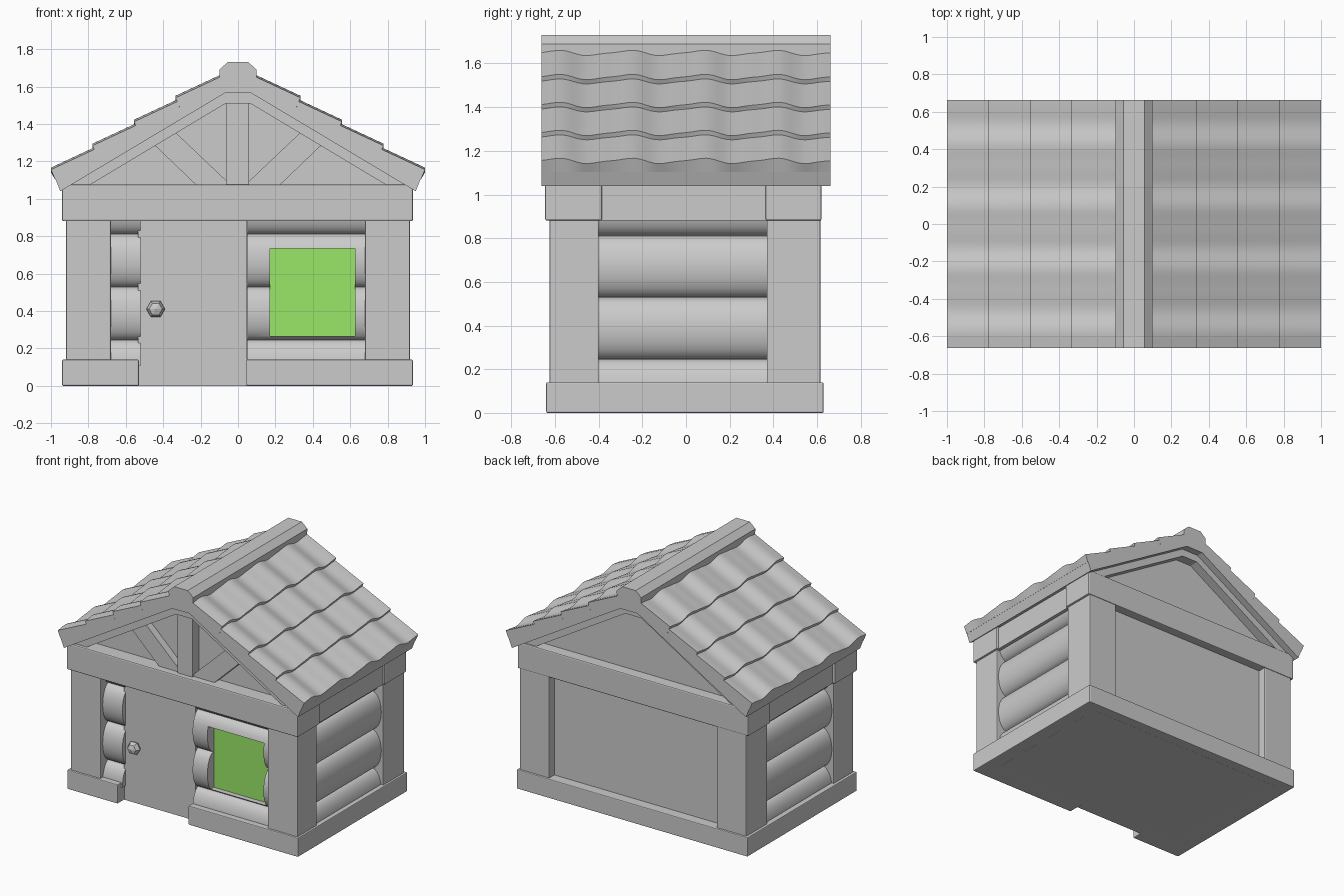
import bpy, bmesh, math

if "Cube" in bpy.data.objects:
    bpy.data.objects.remove(bpy.data.objects["Cube"])


def material(name, rgb):
    m = bpy.data.materials.new(name)
    m.diffuse_color = (*rgb, 1)
    m.use_nodes = True
    m.node_tree.nodes["Principled BSDF"].inputs["Base Color"].default_value = m.diffuse_color
    return m


GREY = material("plain grey", (0.6, 0.6, 0.6))
GREEN = material("window green", (0.32, 0.8, 0.14))


def finish(name, bm, mat=GREY, bevel=0.0, smooth=False):
    bmesh.ops.recalc_face_normals(bm, faces=bm.faces)
    me = bpy.data.meshes.new(name)
    bm.to_mesh(me)
    bm.free()
    me.materials.append(mat)
    ob = bpy.data.objects.new(name, me)
    bpy.context.collection.objects.link(ob)
    if bevel:
        mod = ob.modifiers.new("bevel", "BEVEL")
        mod.width = bevel
        mod.segments = 2
    if smooth:
        shade(ob)
    return ob


def select(ob):
    bpy.ops.object.select_all(action="DESELECT")
    ob.select_set(True)
    bpy.context.view_layer.objects.active = ob


def shade(ob):
    select(ob)
    bpy.ops.object.shade_smooth_by_angle(angle=math.radians(35))


def prism(name, pts, axis, a, b, **kw):
    """Extrude a 2D outline along an axis from a to b."""
    place = {"x": lambda p, t: (t, p[0], p[1]),
             "y": lambda p, t: (p[0], t, p[1]),
             "z": lambda p, t: (p[0], p[1], t)}[axis]
    bm = bmesh.new()
    lo = [bm.verts.new(place(p, a)) for p in pts]
    hi = [bm.verts.new(place(p, b)) for p in pts]
    bm.faces.new(lo)
    bm.faces.new(hi)
    n = len(pts)
    for i in range(n):
        j = (i + 1) % n
        bm.faces.new((lo[i], lo[j], hi[j], hi[i]))
    return finish(name, bm, **kw)


def box(name, x, y, z, **kw):
    return prism(name, [(x[0], y[0]), (x[1], y[0]), (x[1], y[1]), (x[0], y[1])],
                 "z", z[0], z[1], **kw)


def mirrored(pts):
    """Complete a right-hand half outline with its left-hand mirror."""
    return pts + [(-x, z) for x, z in reversed(pts)]


# Core of the house and the foundation ring, open at the door
box("wall_core", (-0.83, 0.83), (-0.515, 0.555), (0.0, 1.05))
prism("foundation", [(-0.53, -0.64), (-0.94, -0.64), (-0.94, 0.63), (0.935, 0.63),
                     (0.935, -0.64), (0.045, -0.64), (0.045, -0.51), (0.825, -0.51),
                     (0.825, 0.55), (-0.825, 0.55), (-0.825, -0.51), (-0.53, -0.51)],
      "z", 0, 0.14, bevel=0.006)

# Corner posts and side beams
for s, side in ((1, "right"), (-1, "left")):
    xs = sorted((s * 0.68, s * 0.92))
    box(f"front_post_{side}", xs, (-0.625, -0.4), (0.13, 0.89), bevel=0.006)
    box(f"back_post_{side}", xs, (0.37, 0.615), (0.13, 0.89), bevel=0.006)
    box(f"side_beam_{side}", sorted((s * 0.7, s * 0.92)), (-0.4, 0.38), (0.88, 1.05))

# Front and back beams
box("front_beam", (-0.94, 0.935), (-0.645, -0.385), (0.88, 1.075), bevel=0.008)
box("back_beam", (-0.94, 0.935), (0.365, 0.62), (0.88, 1.075), bevel=0.008)


# Log walls: one outline of stacked half rounds
def log_outline(base, depth, sign):
    pts = []
    for c in (0.105, 0.387, 0.67, 0.953):
        for k in range(13 if c > 0.9 else 12):
            a = -math.pi / 2 + math.pi * k / 12
            z = c + 0.1415 * math.sin(a)
            if 0.08 < z < 0.97:
                pts.append((sign * (base + depth * math.cos(a)), z))
    return pts + [(sign * (base - 0.03), pts[-1][1]), (sign * (base - 0.03), pts[0][1])]


for s, side in ((1, "right"), (-1, "left")):
    prism(f"side_logs_{side}", log_outline(0.825, 0.08, s), "y", -0.42, 0.39, smooth=True)

front = log_outline(0.525, 0.073, -1)
prism("front_logs_left", front, "x", -0.70, -0.52, smooth=True)
logs = prism("front_logs_right", front, "x", 0.05, 0.70)

# Window opening cut in the logs, with a coloured pane
cutter = box("window_cutter", (0.17, 0.625), (-0.7, -0.4), (0.265, 0.735))
cut = logs.modifiers.new("window", "BOOLEAN")
cut.operation = "DIFFERENCE"
cut.solver = "EXACT"
cut.object = cutter
select(logs)
bpy.ops.object.modifier_apply(modifier="window")
bpy.data.objects.remove(cutter)
shade(logs)
box("window_pane", (0.168, 0.627), (-0.523, -0.514), (0.263, 0.737), mat=GREEN)

# Door and knob
box("door", (-0.535, 0.047), (-0.56, -0.5), (0.0, 0.89))
bpy.ops.mesh.primitive_uv_sphere_add(segments=6, ring_count=4, radius=0.05,
                                     location=(-0.44, -0.578, 0.41),
                                     rotation=(math.pi / 2, math.radians(30), 0))
knob = bpy.context.object
knob.name = "door_knob"
knob.scale.z = 0.8
knob.data.materials.append(GREY)

# Gable walls and rafters
prism("gable_wall", mirrored([(0.9, 1.03), (0.07, 1.57)]), "y", -0.54, 0.54)
rafter = [(0.95, 1.05), (0.07, 1.575), (-0.07, 1.575), (-0.95, 1.05),
          (-0.79, 1.075), (-0.065, 1.51), (0.065, 1.51), (0.79, 1.075)]
prism("front_rafters", rafter, "y", -0.625, -0.53)
prism("back_rafters", rafter, "y", 0.53, 0.61)

# Front truss: king post and struts
prism("king_post", [(-0.065, 1.06), (0.06, 1.06), (0.06, 1.53), (-0.065, 1.53)],
      "y", -0.61, -0.53, bevel=0.004)
for s, side in ((1, "right"), (-1, "left")):
    prism(f"strut_{side}", [(s * x, z) for x, z in
                            ((0.21, 1.06), (0.05, 1.06), (0.05, 1.085), (0.35, 1.37), (0.46, 1.30))],
          "y", -0.595, -0.53)

# Roof slab and ridge cap
Y0, Y1 = -0.662, 0.662
prism("roof_slab", [(0.95, 1.04), (0.98, 1.115), (0.1, 1.61), (0, 1.67), (-0.1, 1.61),
                    (-0.98, 1.115), (-0.95, 1.04), (-0.07, 1.565), (0.07, 1.565)], "y", Y0, Y1)
prism("ridge_cap", mirrored([(0.095, 1.60), (0.1, 1.69), (0.055, 1.73)]), "y", Y0, Y1)


# Wavy tile rows, each overlapping the one below
def wave(y):
    p = 2 * math.pi * (y + 0.6) / 0.333
    return 0.011 * (math.cos(p) + 0.3 * math.sin(2 * p)) - 0.011


def tile_row(name, s, i):
    x0, z0 = 1 - 0.222 * i, 1.165 + 0.128 * i
    x1, z1 = x0 - 0.24, z0 + 0.112
    bm = bmesh.new()
    rings = []
    for k in range(57):
        y = Y0 + (Y1 - Y0) * k / 56
        w = wave(y)
        rings.append([bm.verts.new((s * x, y, z)) for x, z in
                      ((x1, z1 + w), (x0, z0 + w), (x0 - 0.022, z0 - 0.062), (x1, z1 - 0.06))])
    bm.faces.new(rings[0])
    bm.faces.new(rings[-1])
    for a, b in zip(rings, rings[1:]):
        for j in range(4):
            m = (j + 1) % 4
            bm.faces.new((a[j], a[m], b[m], b[j]))
    finish(name, bm, smooth=True)


for s, side in ((1, "right"), (-1, "left")):
    for i in range(4):
        tile_row(f"roof_tiles_{side}_{i + 1}", s, i)
